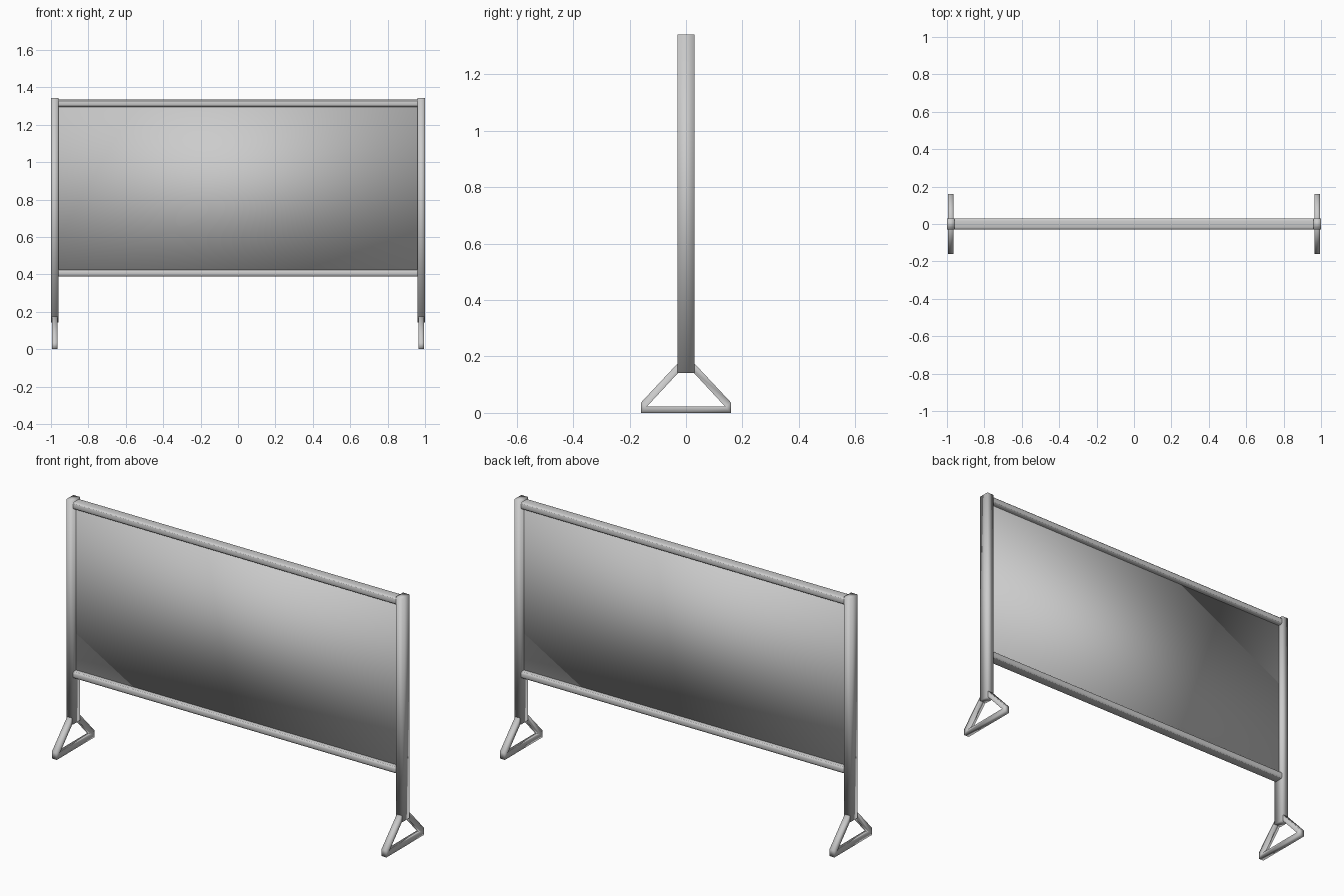
import bpy, bmesh

cube = bpy.data.objects.get("Cube")
if cube:
    bpy.data.objects.remove(cube, do_unlink=True)

# One painted metal colour for everything
GREY = (0.6, 0.6, 0.6, 1)
metal = bpy.data.materials.new("light_grey_metal")
metal.use_nodes = True
metal.diffuse_color = GREY
metal.node_tree.nodes["Principled BSDF"].inputs["Base Color"].default_value = GREY


def finish(name, bm):
    bmesh.ops.recalc_face_normals(bm, faces=bm.faces)
    for face in bm.faces:
        face.smooth = True
    mesh = bpy.data.meshes.new(name)
    bm.to_mesh(mesh)
    bm.free()
    mesh.materials.append(metal)
    obj = bpy.data.objects.new(name, mesh)
    bpy.context.collection.objects.link(obj)
    return obj


def box(name, size, centre, round_x=0):
    """Box with softly shaded corners; round_x rounds the edges along x."""
    bm = bmesh.new()
    bmesh.ops.create_cube(bm, size=1)
    bmesh.ops.scale(bm, vec=size, verts=bm.verts)
    if round_x:
        long_edges = [e for e in bm.edges
                      if abs(e.verts[0].co.x - e.verts[1].co.x) > size[0] / 2]
        bmesh.ops.bevel(bm, geom=long_edges, offset=round_x, segments=3,
                        profile=0.5, affect='EDGES')
    bmesh.ops.translate(bm, vec=centre, verts=bm.verts)
    obj = finish(name, bm)
    if round_x:  # crisp end caps
        bpy.ops.object.select_all(action='DESELECT')
        obj.select_set(True)
        bpy.context.view_layer.objects.active = obj
        bpy.ops.object.shade_smooth_by_angle()
    return obj


def foot(name, x, width=0.03):
    """Triangular open frame with blunt lower corners."""
    outer = [(-0.16, 0), (0.16, 0), (0.16, 0.036), (0, 0.207), (-0.16, 0.036)]
    inner = [(-0.139, 0.022), (0.139, 0.022), (0, 0.172)]
    partner = [0, 1, 1, 2, 0]
    bm = bmesh.new()
    o = [bm.verts.new((x - width / 2, y, z)) for y, z in outer]
    i = [bm.verts.new((x - width / 2, y, z)) for y, z in inner]
    for k in range(len(o)):
        n = (k + 1) % len(o)
        loop = [o[k], o[n], i[partner[n]], i[partner[k]]]
        bm.faces.new(list(dict.fromkeys(loop)))
    grown = bmesh.ops.extrude_face_region(bm, geom=bm.faces[:],
                                          use_keep_orig=True)["geom"]
    bmesh.ops.translate(bm, vec=(width, 0, 0),
                        verts=[v for v in grown if isinstance(v, bmesh.types.BMVert)])
    return finish(name, bm)


# Board and its two rails
box("panel", (1.92, 0.01, 0.9), (0, 0, 0.86))
for name, z in (("top_rail", 1.315), ("bottom_rail", 0.407)):
    box(name, (1.92, 0.06, 0.038), (0, 0, z), round_x=0.013)

# Posts and feet on both sides
for side, s in (("left", 1), ("right", -1)):
    box(side + "_post", (0.04, 0.06, 1.2), (s * 0.98, 0, 0.742))
    foot(side + "_foot", s * 0.98)
